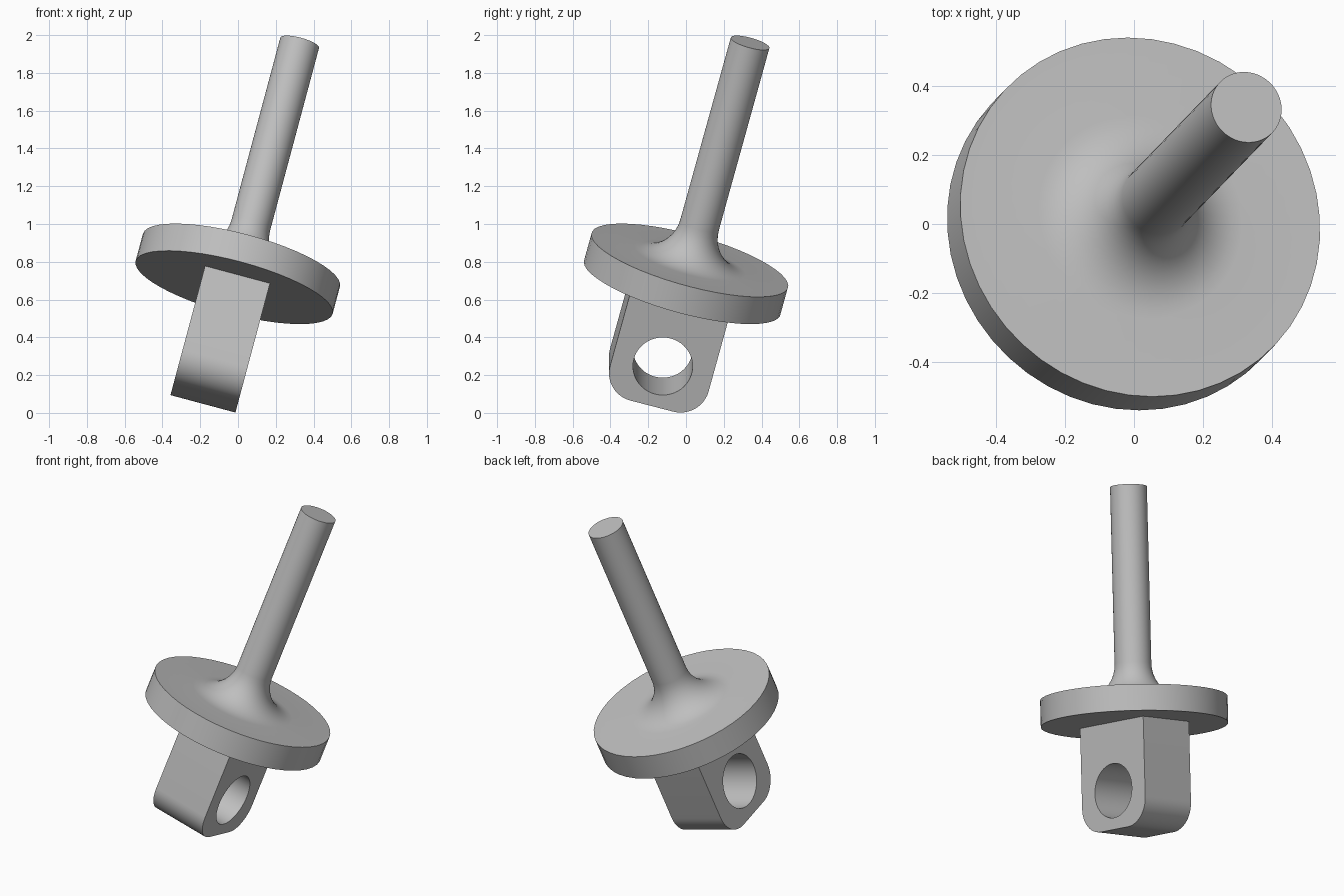
import bpy, bmesh, math
from mathutils import Matrix, Vector, Euler

cube = bpy.data.objects.get("Cube")
if cube:
    bpy.data.objects.remove(cube, do_unlink=True)

# Whole fitting leans 15 degrees two ways; local origin is the flange's top centre
TILT = math.radians(15)
POSE = Matrix.Translation((0.018, 0.02, 0.808)) @ Euler((-TILT, TILT, 0)).to_matrix().to_4x4()
SEGMENTS = 48

FLANGE_R, FLANGE_T = 0.54, 0.154
ROD_R, ROD_LEN, FLARE = 0.106, 1.234, 0.2
LUG_X, LUG_Y, LUG_END, LUG_ROUND = 0.178, 0.27, -0.778, 0.154
HOLE_Z, HOLE_R = -0.552, 0.158

grey = bpy.data.materials.new("plain grey")
grey.use_nodes = True
colour = (0.52, 0.52, 0.52, 1)
grey.diffuse_color = colour
grey.node_tree.nodes["Principled BSDF"].inputs["Base Color"].default_value = colour


def make_object(name, bm):
    bmesh.ops.recalc_face_normals(bm, faces=bm.faces)
    mesh = bpy.data.meshes.new(name)
    bm.to_mesh(mesh)
    bm.free()
    mesh.materials.append(grey)
    obj = bpy.data.objects.new(name, mesh)
    bpy.context.collection.objects.link(obj)
    obj.matrix_world = POSE
    return obj


def smooth(obj):
    bpy.ops.object.select_all(action="DESELECT")
    obj.select_set(True)
    bpy.context.view_layer.objects.active = obj
    bpy.ops.object.shade_smooth_by_angle(angle=math.radians(30))


def arc(cx, cy, r, start, end, steps):
    angles = [math.radians(start + (end - start) * i / steps) for i in range(steps + 1)]
    return [(cx + r * math.cos(a), cy + r * math.sin(a)) for a in angles]


# Flange and rod: one turned profile with a concave flare between them
profile = [(0, -FLANGE_T), (FLANGE_R, -FLANGE_T), (FLANGE_R, 0)]
profile += arc(ROD_R + FLARE, FLARE, FLARE, 270, 180, 10)
profile += [(ROD_R, ROD_LEN), (0, ROD_LEN)]
bm = bmesh.new()
verts = [bm.verts.new((r, 0, z)) for r, z in profile]
edges = [bm.edges.new(pair) for pair in zip(verts, verts[1:])]
bmesh.ops.spin(bm, geom=verts + edges, axis=(0, 0, 1), cent=(0, 0, 0),
               angle=math.tau, steps=SEGMENTS, use_merge=True)
bmesh.ops.remove_doubles(bm, verts=bm.verts, dist=1e-5)
smooth(make_object("flange_and_rod", bm))

# Lug: rounded outline extruded sideways
outline = [(-LUG_Y, -FLANGE_T)]
outline += arc(LUG_ROUND - LUG_Y, LUG_END + LUG_ROUND, LUG_ROUND, 180, 270, 12)
outline += arc(LUG_Y - LUG_ROUND, LUG_END + LUG_ROUND, LUG_ROUND, 270, 360, 12)
outline += [(LUG_Y, -FLANGE_T)]
bm = bmesh.new()
face = bm.faces.new([bm.verts.new((-LUG_X, y, z)) for y, z in outline])
side = bmesh.ops.extrude_face_region(bm, geom=[face])["geom"]
bmesh.ops.translate(bm, vec=Vector((2 * LUG_X, 0, 0)),
                    verts=[v for v in side if isinstance(v, bmesh.types.BMVert)])
lug = make_object("lug", bm)

# Pin hole cut through the lug
bm = bmesh.new()
bmesh.ops.create_cone(bm, cap_ends=True, segments=SEGMENTS, radius1=HOLE_R, radius2=HOLE_R,
                      depth=4 * LUG_X,
                      matrix=Matrix.Translation((0, 0, HOLE_Z)) @ Matrix.Rotation(math.pi / 2, 4, "Y"))
cutter = make_object("hole_cutter", bm)
cutter.hide_render = True
cut = lug.modifiers.new("pin_hole", "BOOLEAN")
cut.operation = "DIFFERENCE"
cut.solver = "EXACT"
cut.object = cutter
bpy.context.view_layer.objects.active = lug
bpy.ops.object.modifier_apply(modifier=cut.name)
bpy.data.objects.remove(cutter, do_unlink=True)
smooth(lug)
